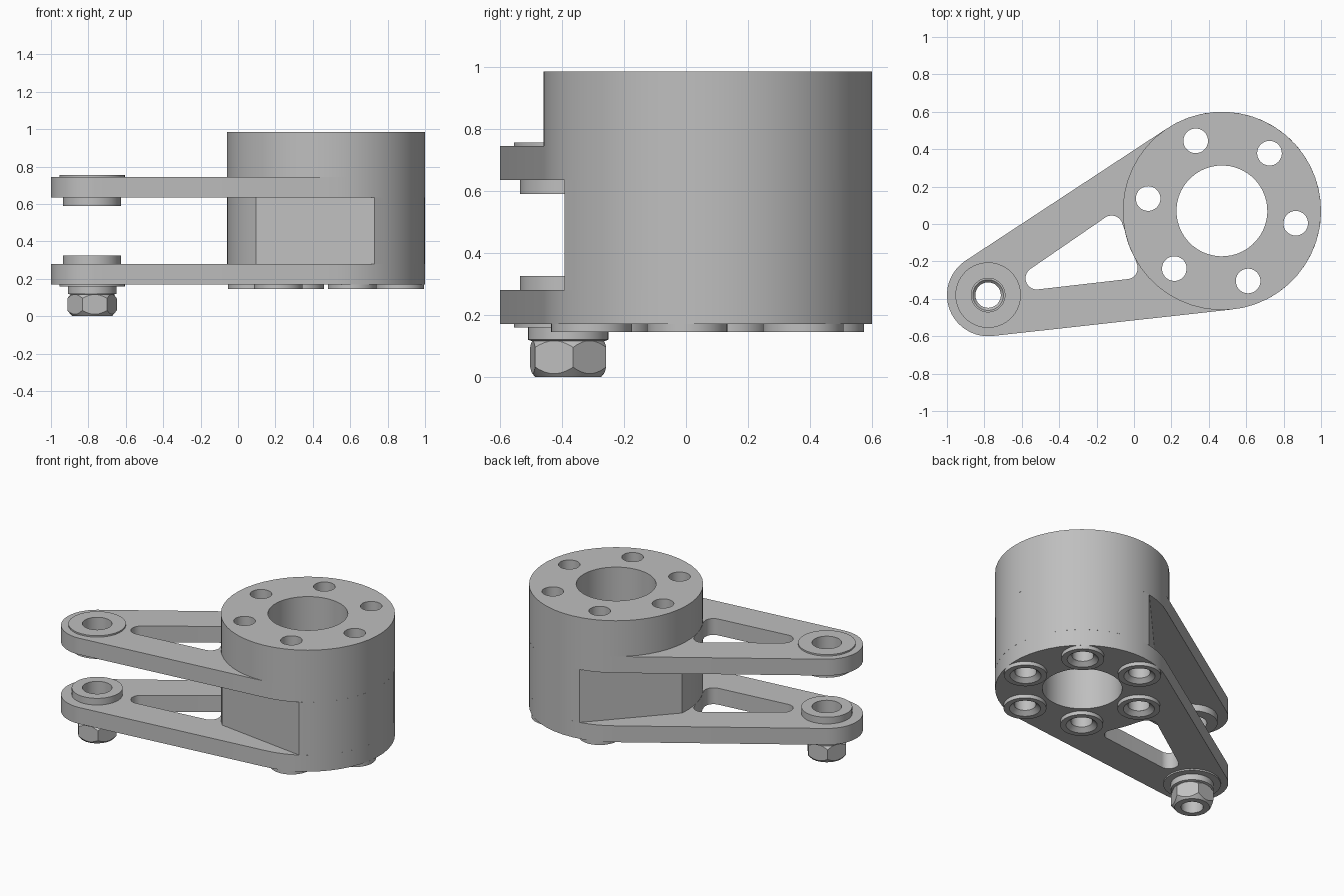
import bpy, bmesh
from math import cos, sin, pi, radians, atan2
from mathutils import Vector
from mathutils.geometry import convex_hull_2d

if "Cube" in bpy.data.objects:
    bpy.data.objects.remove(bpy.data.objects["Cube"])

SEGS = 48
HUB, HUB_R = Vector((0.47, 0.07)), 0.53
EYE, EYE_R = Vector((-0.78, -0.38)), 0.22
AXIS = atan2(EYE.y - HUB.y, EYE.x - HUB.x)

grey = bpy.data.materials.new("plain grey")
grey.use_nodes = True
grey.diffuse_color = (0.52, 0.52, 0.52, 1)
grey.node_tree.nodes["Principled BSDF"].inputs["Base Color"].default_value = grey.diffuse_color


def make(name, bm):
    bmesh.ops.recalc_face_normals(bm, faces=bm.faces)
    mesh = bpy.data.meshes.new(name)
    bm.to_mesh(mesh)
    bm.free()
    mesh.materials.append(grey)
    ob = bpy.data.objects.new(name, mesh)
    bpy.context.collection.objects.link(ob)
    return ob


def circle(c, r, n=SEGS, start=AXIS):
    return [Vector((c[0] + r * cos(start + 2 * pi * i / n),
                    c[1] + r * sin(start + 2 * pi * i / n))) for i in range(n)]


def hub_arc(degrees, r=HUB_R):
    """Points on the hub at angles measured from the arm axis."""
    return [HUB + r * Vector((cos(AXIS + radians(a)), sin(AXIS + radians(a)))) for a in degrees]


def hull(*circles):
    pts = [p for c, r in circles for p in circle(c, r)]
    return [pts[i] for i in convex_hull_2d(pts)]


def bridge(bm, a, b):
    for i in range(len(a)):
        j = (i + 1) % len(a)
        bm.faces.new((a[i], a[j], b[j], b[i]))


def prism(name, outlines, z0, z1):
    """Raise one or more flat outlines from z0 to z1."""
    bm = bmesh.new()
    for outline in outlines:
        low, high = ([bm.verts.new((p.x, p.y, z)) for p in outline] for z in (z0, z1))
        bm.faces.new(low)
        bm.faces.new(high)
        bridge(bm, low, high)
    return make(name, bm)


def ring(name, c, profile):
    """Revolve a closed (radius, height) profile about a vertical axis."""
    bm = bmesh.new()
    loops = [[bm.verts.new((p.x, p.y, z)) for p in circle(c, r)] for r, z in profile]
    for a, b in zip(loops, loops[1:] + loops[:1]):
        bridge(bm, a, b)
    return make(name, bm)


def boolean(ob, tool, operation="DIFFERENCE"):
    mod = ob.modifiers.new("cut", "BOOLEAN")
    mod.operation, mod.solver, mod.object = operation, "EXACT", tool
    bpy.context.view_layer.objects.active = ob
    bpy.ops.object.modifier_apply(modifier=mod.name)


# Cutters: central bore with six bolt holes, arm window, eye hole
bolts = circle(HUB, 0.4, 6, radians(50.5))
bores = prism("bore_cutter", [circle(HUB, 0.243)] + [circle(b, 0.066, 32) for b in bolts], -0.5, 1.5)
window = prism("window_cutter",
               [hull(((-0.52, -0.29), 0.06), ((-0.12, -0.015), 0.06), ((-0.04, -0.235), 0.06))],
               -0.5, 1.5)
eye_hole = prism("eye_cutter", [circle(EYE, 0.09)], -0.5, 1.5)

# Two arm plates wrapping the hub and the eye, each with a round wall closing the window
arm = hull((HUB, HUB_R), (EYE, EYE_R))
wall = range(-30, 31, 3)
parts = []
for side, z0, z1 in (("lower", 0.17, 0.28), ("upper", 0.635, 0.745)):
    plate = prism(side + "_arm", [arm], z0, z1)
    for tool in (window, eye_hole, bores):
        boolean(plate, tool)
    rim = prism(side + "_hub_wall", [hub_arc(wall) + hub_arc(reversed(wall), 0.49)],
                z0 + 0.001, z1 - 0.001)
    parts += [plate, rim]

# Middle of the hub, with a flat on each side of the arm axis, and the full round top
flat_start, flat_end = 25.5, 99.5
angles = [flat_start * (i / 4 - 1) for i in range(9)]
angles += [flat_end + (360 - 2 * flat_end) * i / 24 for i in range(25)]
middle = prism("middle_hub", [hub_arc(angles)], 0.28, 0.635)
top = prism("top_hub", [circle(HUB, HUB_R)], 0.745, 0.985)
for ob in (middle, top):
    boolean(ob, bores)
    parts.append(ob)

# Countersunk pads under the bolt holes
for i, b in enumerate(bolts):
    parts.append(ring(f"bolt_pad_{i + 1}", b,
                      [(0.066, 0.17), (0.13, 0.17), (0.13, 0.145), (0.095, 0.145)]))

# Eye bushings on both faces of each arm
for name, r, z0, z1 in (("upper_outer_bushing", 0.175, 0.745, 0.755),
                        ("upper_inner_bushing", 0.155, 0.59, 0.635),
                        ("lower_inner_bushing", 0.155, 0.28, 0.325),
                        ("lower_outer_bushing", 0.175, 0.16, 0.17)):
    parts.append(ring(name, EYE, [(0.09, z0), (r, z0), (r, z1), (0.09, z1)]))

# Flanged hex nut under the lower eye
parts.append(ring("nut_flange", EYE, [(0.068, 0.115), (0.115, 0.115), (0.13, 0.12),
                                      (0.13, 0.16), (0.082, 0.16), (0.068, 0.145)]))
nut = prism("hex_nut", [circle(EYE, 0.133, 6, radians(7))], 0, 0.118)
chamfer = ring("chamfer_tool", EYE, [(0.068, -0.01), (0.098, -0.01), (0.136, 0.035),
                                     (0.136, 0.092), (0.108, 0.125), (0.068, 0.125)])
boolean(nut, chamfer, "INTERSECT")
parts.append(nut)

for tool in (bores, window, eye_hole, chamfer):
    bpy.data.objects.remove(tool)
bpy.context.view_layer.update()

# Smooth round walls, keep edges crisp
bpy.ops.object.select_all(action="DESELECT")
for ob in parts:
    ob.select_set(True)
bpy.context.view_layer.objects.active = parts[0]
bpy.ops.object.shade_smooth_by_angle(angle=radians(25))
